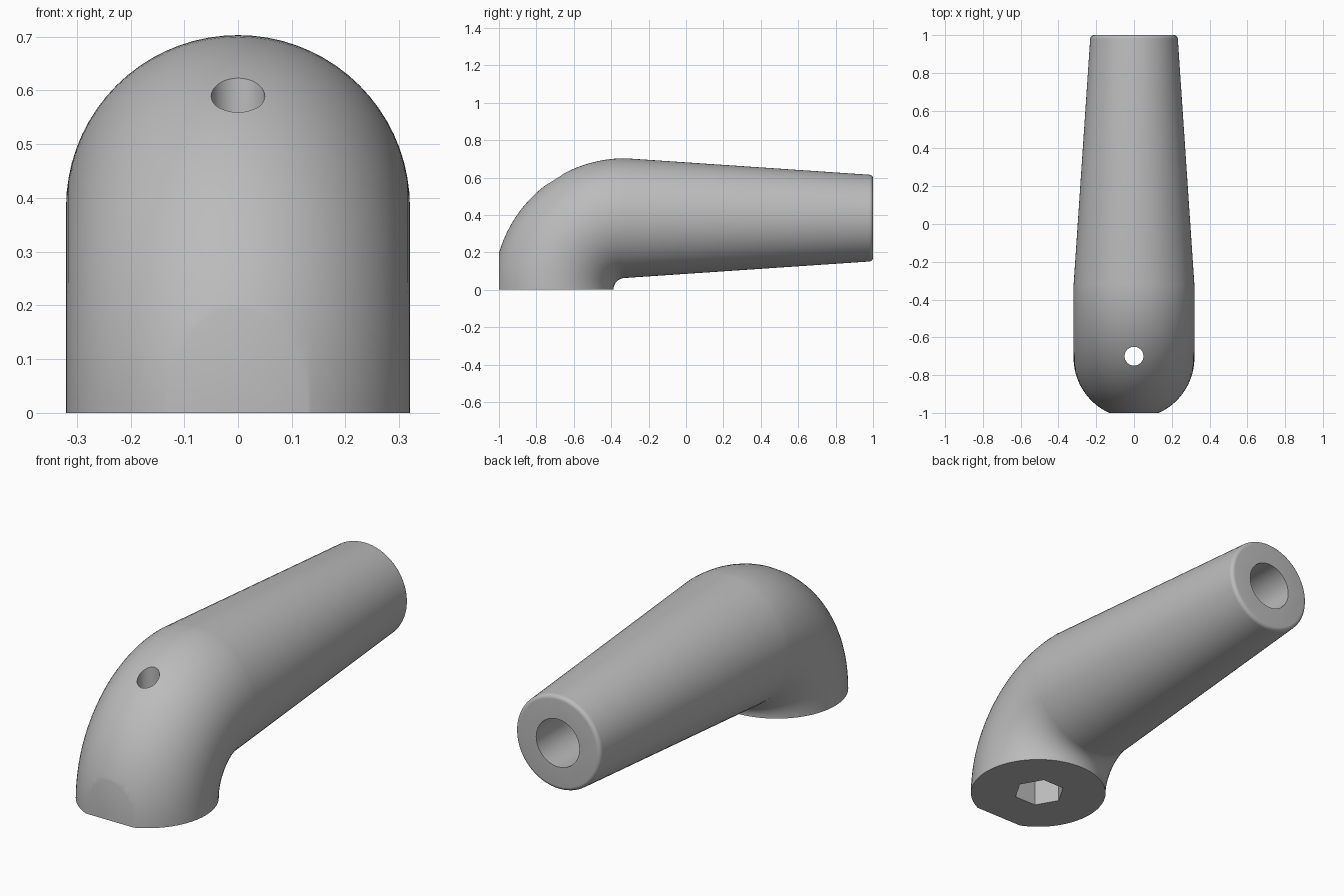
import bpy
import bmesh
from math import sin, cos, pi, radians
from mathutils import Matrix, Vector

if "Cube" in bpy.data.objects:
    bpy.data.objects.remove(bpy.data.objects["Cube"], do_unlink=True)

SIDES = 72
BEND_Y, BEND_R, TUBE_R = -0.325, 0.383, 0.32   # elbow pivot, bend and tube radius
END_R, FILLET = 0.232, 0.02

grey = bpy.data.materials.new("plain_grey")
grey.use_nodes = True
grey.diffuse_color = (0.5, 0.5, 0.5, 1)
grey.node_tree.nodes["Principled BSDF"].inputs["Base Color"].default_value = (0.5, 0.5, 0.5, 1)


def make_object(name, bm):
    bmesh.ops.recalc_face_normals(bm, faces=bm.faces)
    mesh = bpy.data.meshes.new(name)
    bm.to_mesh(mesh)
    bm.free()
    mesh.materials.append(grey)
    obj = bpy.data.objects.new(name, mesh)
    bpy.context.collection.objects.link(obj)
    return obj


def prism(name, sides, radius, depth, matrix):
    bm = bmesh.new()
    bmesh.ops.create_cone(bm, cap_ends=True, segments=sides, radius1=radius,
                          radius2=radius, depth=depth, matrix=matrix)
    return make_object(name, bm)


def cut(target, cutter):
    mod = target.modifiers.new("cut", 'BOOLEAN')
    mod.operation = 'DIFFERENCE'
    mod.solver = 'EXACT'
    mod.object = cutter
    cutter.hide_render = True
    bpy.context.view_layer.objects.active = target
    bpy.ops.object.modifier_apply(modifier=mod.name)
    bpy.data.objects.remove(cutter, do_unlink=True)


# Rings as (y, z, radius, tilt): quarter bend, tapered grip, rounded end
rings = []
for i in range(33):
    t = pi / 2 * i / 32
    rings.append((BEND_Y - BEND_R * cos(t), BEND_R * sin(t), TUBE_R, t))
for i in range(7):
    a = pi / 2 * i / 6
    rings.append((1 - FILLET + FILLET * sin(a), BEND_R,
                  END_R - FILLET + FILLET * cos(a), pi / 2))

# Elbow and handle body swept as one skin
bm = bmesh.new()
loops = []
for y, z, r, tilt in rings:
    loop = []
    for k in range(SIDES):
        a = 2 * pi * k / SIDES
        v = r * sin(a)
        loop.append(bm.verts.new((r * cos(a), y + v * cos(tilt), z - v * sin(tilt))))
    loops.append(loop)
for lo, hi in zip(loops, loops[1:]):
    for k in range(SIDES):
        n = (k + 1) % SIDES
        bm.faces.new((lo[k], lo[n], hi[n], hi[k]))
bm.faces.new(loops[0])
bm.faces.new(loops[-1])
body = make_object("elbow_handle", bm)

# Flat on the nose
bm = bmesh.new()
bmesh.ops.create_cube(bm, size=1, matrix=Matrix.Translation((0, -1.5, 0)))
cut(body, make_object("nose_flat_cutter", bm))

# Bore in the grip end, hexagonal socket below, screw hole through the elbow
base_y = -0.70
cut(body, prism("bore_cutter", 32, 0.118, 1.2,
                Matrix.Translation((0, 0.6, BEND_R)) @ Matrix.Rotation(pi / 2, 4, 'X')))
hexagon = prism("socket_cutter", 6, 0.12, 0.4, Matrix.Translation((0, base_y, 0.05)))
# Put two hexagon corners on the x axis
corner = max(hexagon.data.vertices, key=lambda v: v.co.x).co
if abs(corner.y - base_y) > 0.01:
    spin = Matrix.Rotation(pi / 6, 4, 'Z')
    centre = Matrix.Translation(Vector((0, base_y, 0)))
    hexagon.data.transform(centre @ spin @ centre.inverted())
cut(body, hexagon)
cut(body, prism("screw_hole_cutter", 32, 0.05, 1.4, Matrix.Translation((0, base_y, 0.5))))

# Smooth shading with crisp rims
bpy.ops.object.select_all(action='DESELECT')
body.select_set(True)
bpy.context.view_layer.objects.active = body
bpy.ops.object.shade_smooth_by_angle(angle=radians(30))
